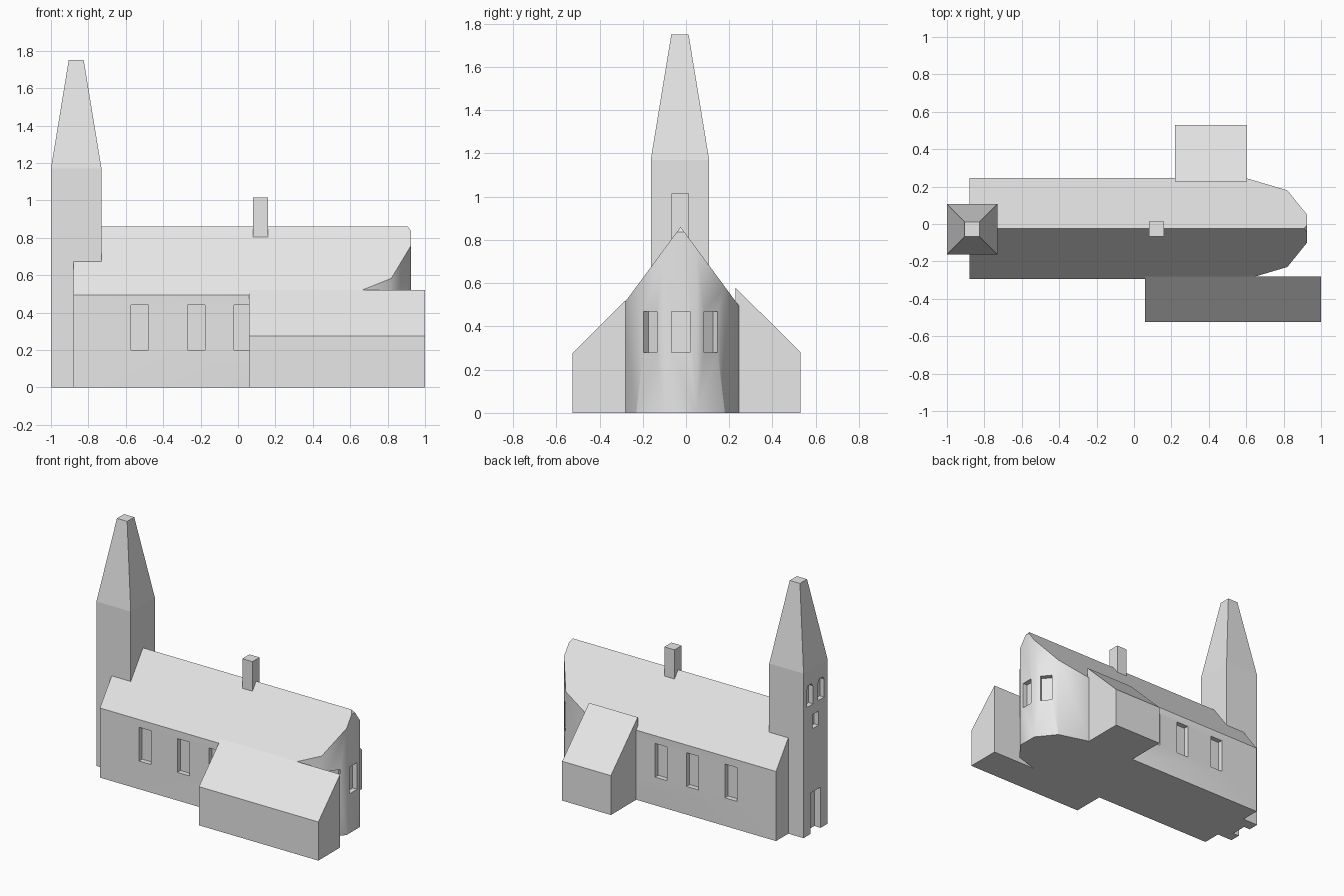
import bpy, bmesh, math
from mathutils import Vector

if "Cube" in bpy.data.objects:
    bpy.data.objects.remove(bpy.data.objects["Cube"])

stone = bpy.data.materials.new("light grey")
stone.diffuse_color = (0.8, 0.8, 0.8, 1)
stone.use_nodes = True
stone.node_tree.nodes["Principled BSDF"].inputs["Base Color"].default_value = stone.diffuse_color

MID = -0.025                    # y of the ridge line
HALF, EAVE, RIDGE = 0.27, 0.495, 0.86
SLOPE = (RIDGE - EAVE) / HALF


def finish(name, bm):
    bmesh.ops.recalc_face_normals(bm, faces=bm.faces[:])
    mesh = bpy.data.meshes.new(name)
    bm.to_mesh(mesh)
    bm.free()
    mesh.materials.append(stone)
    obj = bpy.data.objects.new(name, mesh)
    bpy.context.collection.objects.link(obj)
    return obj


def prism_mesh(points, vec):
    """Closed solid: a polygon of 3D points swept along vec."""
    bm = bmesh.new()
    face = bm.faces.new([bm.verts.new(p) for p in points])
    swept = bmesh.ops.extrude_face_region(bm, geom=[face], use_keep_orig=True)
    moved = [g for g in swept["geom"] if isinstance(g, bmesh.types.BMVert)]
    bmesh.ops.translate(bm, verts=moved, vec=vec)
    return bm


def prism(name, points, vec):
    return finish(name, prism_mesh(points, vec))


def box(name, x0, x1, y0, y1, z0, z1):
    return prism(name, [(x0, y0, z0), (x1, y0, z0), (x1, y1, z0), (x0, y1, z0)],
                 (0, 0, z1 - z0))


def cutter(x, y, angle, width, z0, z1, depth=0.035, arch=0.0):
    """Opening centred at x, y in a wall whose outward normal has this angle."""
    n = Vector((math.cos(angle), math.sin(angle), 0))
    t = Vector((-n.y, n.x, 0))
    w = width / 2
    outline = [(-w, z0), (w, z0), (w, z1 - arch)]
    if arch:
        outline += [(w * 0.55, z1), (-w * 0.55, z1)]
    outline.append((-w, z1 - arch))
    start = Vector((x, y, 0)) - n * depth
    points = [start + t * a + Vector((0, 0, z)) for a, z in outline]
    return prism("opening_cutter", points, n * (depth + 0.05))


def carve(obj, cutters):
    bpy.context.view_layer.objects.active = obj
    for c in cutters:
        c.hide_render = True
        mod = obj.modifiers.new("opening", "BOOLEAN")
        mod.operation = "DIFFERENCE"
        mod.solver = "EXACT"
        mod.object = c
        bpy.ops.object.modifier_apply(modifier=mod.name)
        bpy.data.objects.remove(c)


# Nave with rounded east end, trimmed by the two roof slopes and the ridge tip
half_plan = [(-0.88, HALF), (0.6, HALF), (0.82, 0.205), (0.925, 0.075)]
plan = [(x, MID + d, 0) for x, d in half_plan]
plan += [(x, MID - d, 0) for x, d in reversed(half_plan)]
bm = prism_mesh(plan, (0, 0, 1))
cuts = [((0, MID, RIDGE), (0, s * SLOPE, 1)) for s in (1, -1)]
cuts.append(((0.908, MID, RIDGE), (1, 0, 0.7)))
for co, no in cuts:
    bmesh.ops.bisect_plane(bm, geom=bm.verts[:] + bm.edges[:] + bm.faces[:],
                           plane_co=co, plane_no=no, clear_outer=True)
    bmesh.ops.holes_fill(bm, edges=bm.edges[:], sides=0)
bmesh.ops.recalc_face_normals(bm, faces=bm.faces[:])
# Crisp eaves between walls and roof
for e in bm.edges:
    if len(e.link_faces) == 2:
        a, b = (f.normal.z > 0.3 for f in e.link_faces)
        e.smooth = a == b
nave = finish("nave", bm)

# Nave and apse windows
openings = []
for side in (1, -1):
    for x in (-0.525, -0.223, 0.025):
        openings.append(cutter(x, MID + side * HALF, side * math.pi / 2, 0.095, 0.2, 0.44))
    openings.append(cutter(0.8725, MID + side * 0.14, side * math.atan2(0.105, 0.13),
                           0.08, 0.28, 0.47))
openings.append(cutter(0.925, MID, 0, 0.085, 0.28, 0.47))
carve(nave, openings)
bpy.ops.object.select_all(action="DESELECT")
nave.select_set(True)
bpy.context.view_layer.objects.active = nave
bpy.ops.object.shade_smooth_by_angle(angle=math.radians(45), keep_sharp_edges=True)

# Tower with tapered, flat-topped spire
TX, TY = -0.865, -0.028
bm = bmesh.new()
rings = []
for h, z in ((0.135, 0), (0.135, 1.17), (0.04, 1.75)):
    rings.append([bm.verts.new((TX + sx * h, TY + sy * h, z))
                  for sx, sy in ((-1, -1), (1, -1), (1, 1), (-1, 1))])
for low, high in zip(rings, rings[1:]):
    for i in range(4):
        j = (i + 1) % 4
        bm.faces.new((low[i], low[j], high[j], high[i]))
bm.faces.new(rings[0])
bm.faces.new(rings[-1])
tower = finish("tower", bm)

# Belfry windows, small window and door on the west face
west = math.pi
carve(tower, [cutter(-1, TY + 0.063, west, 0.068, 0.915, 1.065, arch=0.025),
              cutter(-1, TY - 0.063, west, 0.068, 0.915, 1.065, arch=0.025),
              cutter(-1, TY, west, 0.068, 0.74, 0.84),
              cutter(-1, TY, west, 0.115, -0.02, 0.29, depth=0.05)])

# Lean-to annexes
prism("south_annex", [(0.06, -0.525, 0), (0.06, -0.28, 0), (0.06, -0.28, 0.52),
                      (0.06, -0.525, 0.275)], (0.94, 0, 0))
prism("north_annex", [(0.22, 0.53, 0), (0.22, 0.228, 0), (0.22, 0.228, 0.58),
                      (0.22, 0.53, 0.28)], (0.383, 0, 0))

# Chimney
box("chimney", 0.08, 0.16, -0.066, 0.014, 0.78, 1.015)
